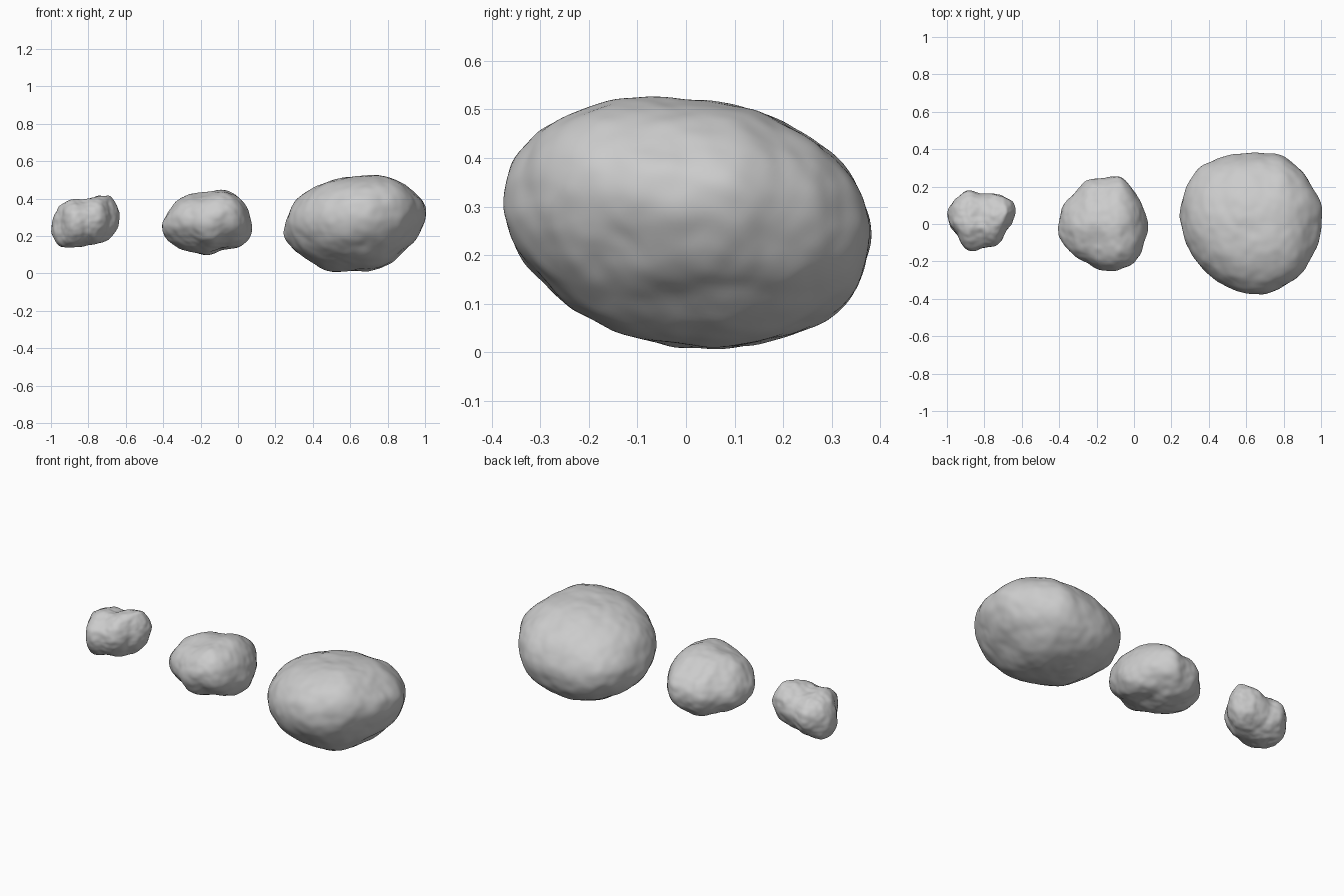
import bpy, bmesh, math
from mathutils import Vector, noise

cube = bpy.data.objects.get("Cube")
if cube:
    bpy.data.objects.remove(cube, do_unlink=True)

stone = bpy.data.materials.new("grey stone")
stone.use_nodes = True
grey = (0.6, 0.6, 0.6, 1)
stone.diffuse_color = grey
shader = stone.node_tree.nodes["Principled BSDF"]
shader.inputs["Base Color"].default_value = grey
shader.inputs["Roughness"].default_value = 0.9


def sample(values, t):
    """Smooth curve through evenly spaced values, t from zero to one."""
    last = len(values) - 1
    i = min(int(t * last), last - 1)
    f = t * last - i
    b, c = values[i], values[i + 1]
    a = values[i - 1] if i > 0 else 2 * b - c
    d = values[i + 2] if i + 2 <= last else 2 * c - b
    slope_in, slope_out = (c - a) / 2, (d - b) / 2
    return (b + slope_in * f
            + (3 * (c - b) - 2 * slope_in - slope_out) * f ** 2
            + (2 * (b - c) + slope_in + slope_out) * f ** 3)


def rock_point(direction, x_range, outlines, lean, fullness):
    """Place a unit sphere direction on the body bounded by four outlines."""
    t = 1 - math.acos(max(-1, min(1, direction.x))) / math.pi
    top, bottom, back, front = (sample(line, t) / 100 for line in outlines)
    ring = math.hypot(direction.y, direction.z) or 1
    side, up = direction.y / ring, direction.z / ring
    # Fill out the upper shoulders
    if up > 0:
        up = up ** fullness
    x = (x_range[0] + x_range[1]) / 2 + direction.x * (x_range[1] - x_range[0]) / 2
    y_offset = side * (back - front) / 2
    z = (top + bottom) / 2 + up * (top - bottom) / 2 + lean * y_offset
    return Vector((x, (back + front) / 2 + y_offset, z))


def roughness(point, lump_size, seed):
    """Broad soft lumps with a little weathering."""
    p = point / lump_size + Vector((seed, seed, seed))
    domes = noise.voronoi(p * 1.3)[0][0]
    return noise.fractal(p, 1.0, 2.0, 3) - 0.4 * (domes - 0.5)


def make_rock(name, x_range, outlines, lean, fullness, lump_size, lump_depth, seed):
    bm = bmesh.new()
    bmesh.ops.create_icosphere(bm, subdivisions=6, radius=1)
    for v in bm.verts:
        v.co = rock_point(v.co.normalized(), x_range, outlines, lean, fullness)
    bm.normal_update()
    for v in bm.verts:
        v.co += v.normal * lump_depth * roughness(v.co, lump_size, seed)
    for face in bm.faces:
        face.smooth = True

    mesh = bpy.data.meshes.new(name)
    bm.to_mesh(mesh)
    bm.free()
    mesh.materials.append(stone)
    rock = bpy.data.objects.new(name, mesh)
    bpy.context.collection.objects.link(rock)


# Outlines run from right to left: top, bottom, back, front, in hundredths
large_outlines = (
    (23, 34, 43, 49, 52, 52, 48, 41, 34),
    (23, 16, 8, 2, 1, 3, 12, 22, 34),
    (5, 20, 31, 36, 38, 37, 29, 17, 4),
    (5, -9, -23, -33, -37, -35, -27, -13, 4))
medium_outlines = (
    (24, 30, 37, 42, 43, 44, 40, 32, 24),
    (24, 19, 15, 12, 10, 13, 15, 19, 24),
    (-4, 6, 14, 23, 25, 25, 16, 6, 0),
    (-4, -8, -15, -20, -25, -25, -20, -8, 0))
small_outlines = (
    (22, 30, 37, 40, 40, 42, 42, 37, 32),
    (22, 18, 14, 14, 15, 16, 19, 25, 32),
    (5, 9, 14, 18, 16, 16, 14, 12, 8),
    (5, -1, -6, -14, -13, -11, -4, 1, 8))

make_rock("large_rock", (0.25, 1.0), large_outlines, -0.09, 0.9, 0.2, 0.011, 3.7)
make_rock("medium_rock", (-0.41, 0.08), medium_outlines, -0.1, 1, 0.16, 0.012, 8.2)
make_rock("small_rock", (-1.0, -0.63), small_outlines, 0, 1, 0.13, 0.012, 5.4)
